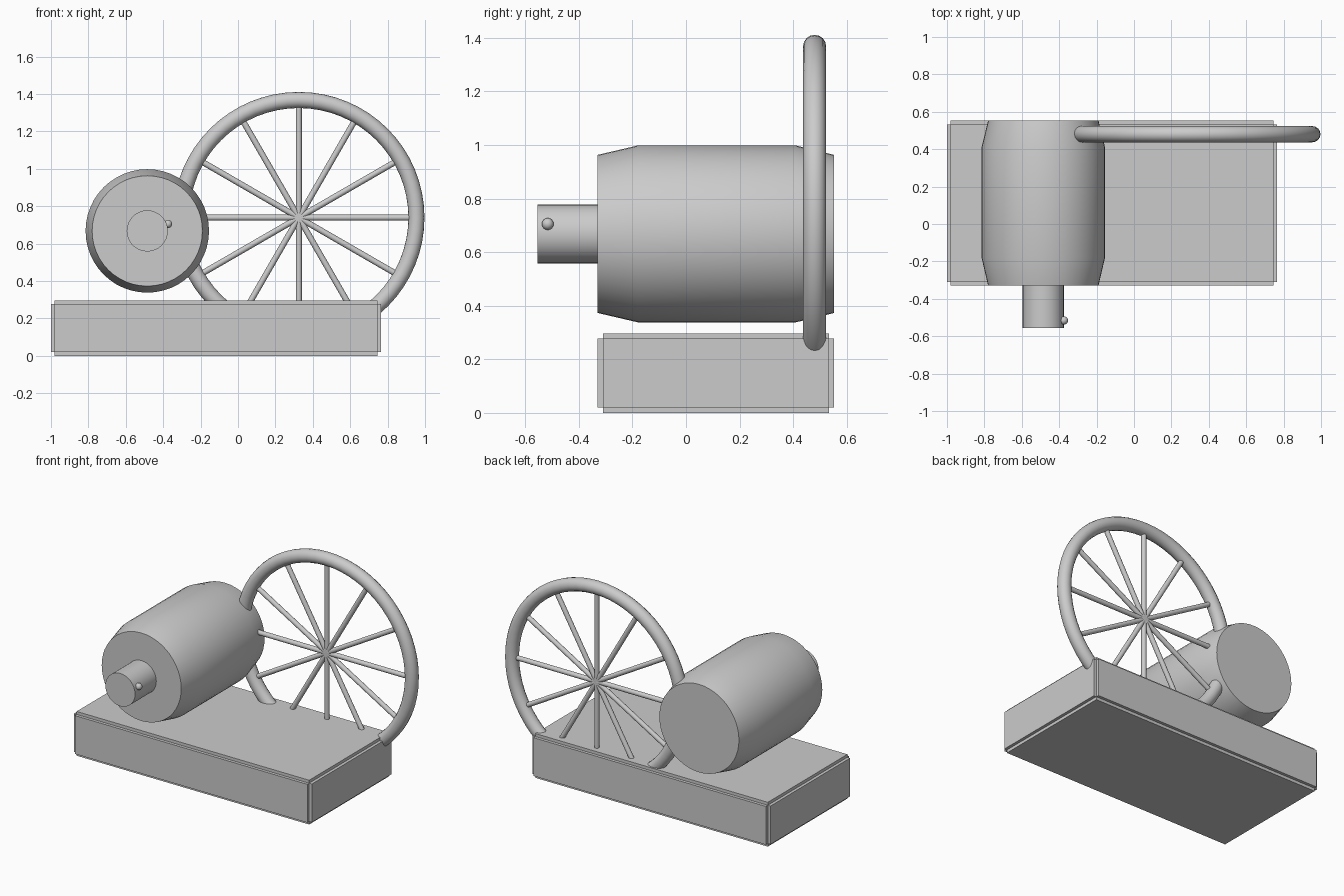
import bpy, bmesh, math
from mathutils import Vector

if "Cube" in bpy.data.objects:
    bpy.data.objects.remove(bpy.data.objects["Cube"])


def smooth(obj, angle=30):
    bpy.ops.object.select_all(action='DESELECT')
    obj.select_set(True)
    bpy.context.view_layer.objects.active = obj
    bpy.ops.object.shade_smooth_by_angle(angle=math.radians(angle))


def add_object(name, bm):
    bmesh.ops.recalc_face_normals(bm, faces=bm.faces)
    mesh = bpy.data.meshes.new(name)
    bm.to_mesh(mesh)
    bm.free()
    obj = bpy.data.objects.new(name, mesh)
    bpy.context.collection.objects.link(obj)
    return obj


def turned(name, profile, x, z, sides):
    """Solid of revolution about the y axis; profile is (y, radius) pairs."""
    bm = bmesh.new()
    rings = []
    for y, r in profile:
        rings.append([bm.verts.new((x + r * math.cos(a), y, z + r * math.sin(a)))
                      for a in (2 * math.pi * i / sides for i in range(sides))])
    for lo, hi in zip(rings, rings[1:]):
        for i in range(sides):
            j = (i + 1) % sides
            bm.faces.new((lo[i], lo[j], hi[j], hi[i]))
    bm.faces.new(rings[0])
    bm.faces.new(rings[-1])
    obj = add_object(name, bm)
    smooth(obj)
    return obj


# Base block: core box with each face raised, leaving notched edges
STEP = 0.02
low, high = Vector((-1.0, -0.33, 0.0)), Vector((0.765, 0.553, 0.297))
bm = bmesh.new()
bmesh.ops.create_cube(bm, size=1)
size = high - low - Vector((2 * STEP,) * 3)
bmesh.ops.scale(bm, vec=size, verts=bm.verts)
bmesh.ops.translate(bm, vec=(low + high) / 2, verts=bm.verts)
bmesh.ops.recalc_face_normals(bm, faces=bm.faces)
for f in list(bm.faces):
    n = f.normal.copy()
    top = bmesh.ops.extrude_discrete_faces(bm, faces=[f])['faces'][0]
    bmesh.ops.translate(bm, vec=n * STEP, verts=top.verts)
bmesh.ops.remove_doubles(bm, verts=bm.verts, dist=1e-5)
add_object("base_block", bm)

# Barrel with tapered ends, and its front shaft
BX, BZ = -0.485, 0.668
turned("barrel", [(-0.33, 0.295), (-0.18, 0.33), (0.41, 0.33), (0.553, 0.295)], BX, BZ, 48)
turned("shaft", [(-0.555, 0.11), (-0.32, 0.11)], BX, BZ, 32)

# Small pin on the side of the shaft
bpy.ops.mesh.primitive_uv_sphere_add(segments=24, ring_count=12, radius=0.022,
                                     location=(-0.375, -0.516, 0.705))
pin = bpy.context.object
pin.name = "shaft_pin"
smooth(pin)

# Wheel rim
hub = Vector((0.325, 0.48, 0.739))
RIM = 0.629
bpy.ops.mesh.primitive_torus_add(major_radius=RIM, minor_radius=0.043,
                                 major_segments=64, minor_segments=16,
                                 location=hub, rotation=(math.pi / 2, 0, 0))
rim = bpy.context.object
rim.name = "wheel_rim"
smooth(rim, 60)

# Wheel spokes: six rods through the hub
for i in range(6):
    bpy.ops.mesh.primitive_cylinder_add(vertices=16, radius=0.016, depth=2 * RIM,
                                        location=hub, rotation=(0, i * math.pi / 6, 0))
    spoke = bpy.context.object
    spoke.name = f"wheel_spoke_{i + 1}"
    smooth(spoke)
